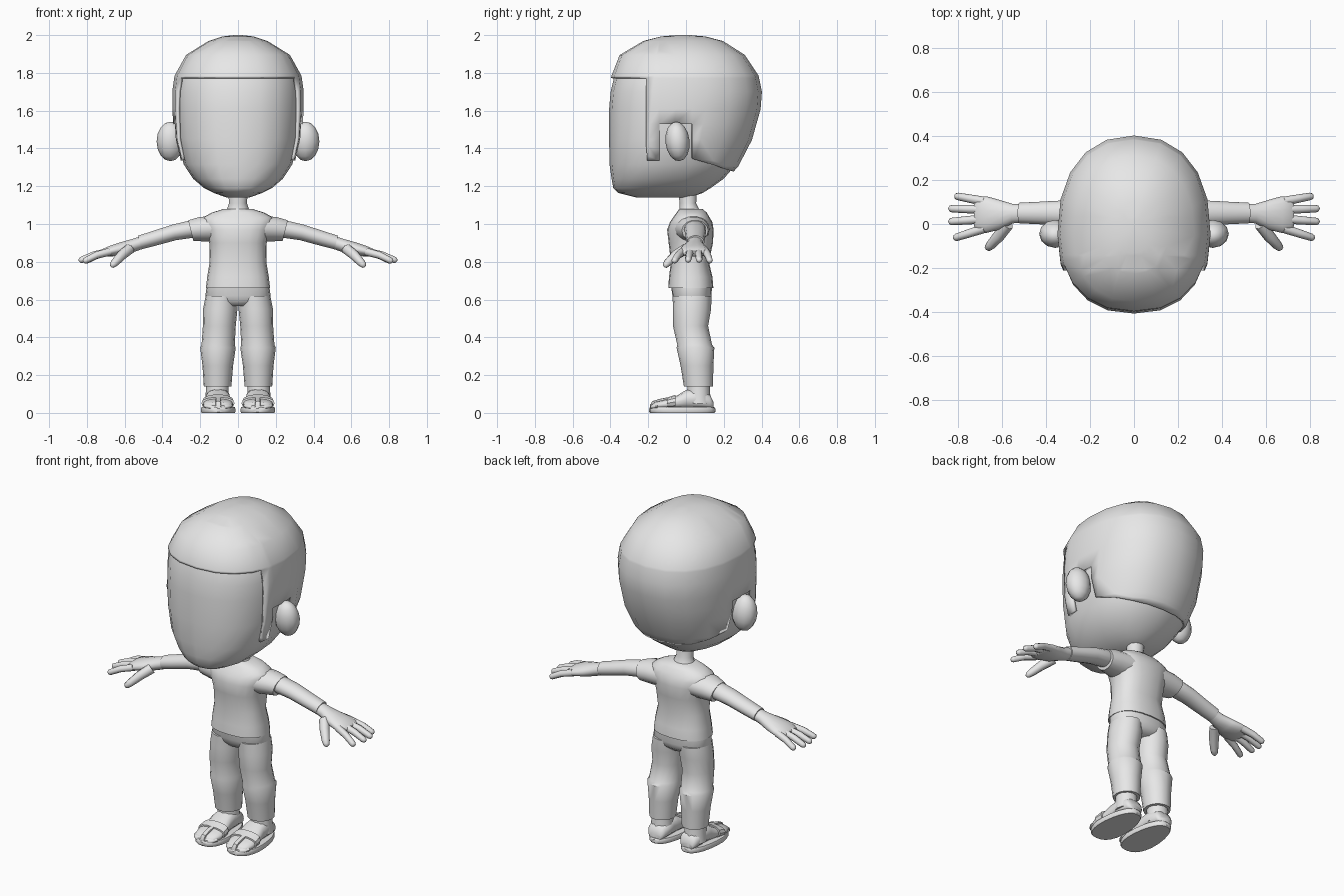
import bpy, bmesh, math
from mathutils import Vector, Matrix

if "Cube" in bpy.data.objects:
    bpy.data.objects.remove(bpy.data.objects["Cube"])

grey = bpy.data.materials.new("plain_grey")
grey.diffuse_color = (0.8, 0.8, 0.8, 1)
grey.use_nodes = True
grey.node_tree.nodes["Principled BSDF"].inputs["Base Color"].default_value = grey.diffuse_color


def finish(name, bm, mirror=False, angle=40):
    """Turn a bmesh into a shaded object, mirrored over x when paired."""
    me = bpy.data.meshes.new(name)
    bm.to_mesh(me)
    bm.free()
    me.materials.append(grey)
    ob = bpy.data.objects.new(name, me)
    bpy.context.collection.objects.link(ob)
    bpy.ops.object.select_all(action='DESELECT')
    ob.select_set(True)
    bpy.context.view_layer.objects.active = ob
    bpy.ops.object.shade_smooth_by_angle(angle=math.radians(angle))
    if mirror:
        ob.modifiers.new("mirror", 'MIRROR').use_mirror_merge = False
    return ob


def oval(c, u, v, seg, n=2.0, back=None):
    """Superellipse ring; 'back' is an optional second radius along v."""
    c, u, v = Vector(c), Vector(u), Vector(v)
    pts = []
    for i in range(seg):
        a = 2 * math.pi * i / seg
        ca, sa = math.cos(a), math.sin(a)
        p = math.copysign(abs(ca) ** (2 / n), ca)
        q = math.copysign(abs(sa) ** (2 / n), sa)
        w = back if (back is not None and sa < 0) else v
        pts.append(c + u * p + Vector(w) * q)
    return pts


def loft(rings):
    """Skin a list of equal point rings and close both ends."""
    bm = bmesh.new()
    vs = [[bm.verts.new(p) for p in r] for r in rings]
    k = len(vs[0])
    for a, b in zip(vs, vs[1:]):
        for i in range(k):
            j = (i + 1) % k
            bm.faces.new((a[i], a[j], b[j], b[i]))
    bm.faces.new(vs[0])
    bm.faces.new(vs[-1])
    bmesh.ops.recalc_face_normals(bm, faces=bm.faces)
    return bm


def z_rings(rows, seg, n=2.0, mid=0.5):
    """Rows of z, half width, front y, back y."""
    out = []
    for z, w, f, b in rows:
        cy = f * (1 - mid) + b * mid
        out.append(oval((0, cy, z), (w, 0, 0), (0, b - cy, 0), seg, n, (0, cy - f, 0)))
    return out


def x_rings(rows, seg, n=2.0):
    """Rows of x, y, z, y radius, z radius."""
    return [oval((x, y, z), (0, ry, 0), (0.25 * rz, 0, rz), seg, n) for x, y, z, ry, rz in rows]


def tube(points, radii, seg=8):
    """Tapered round rod along a path."""
    pts = [Vector(p) for p in points]
    d = (pts[-1] - pts[0]).normalized()
    u = d.cross(Vector((0, 0, 1))).normalized()
    v = d.cross(u)
    return loft([oval(p, u * r, v * r, seg) for p, r in zip(pts, radii)])


# Head
HEAD = [(1.140, .06, -.26, .02), (1.165, .13, -.36, .09), (1.19, .18, -.385, .13),
        (1.24, .238, -.394, .20), (1.315, .287, -.405, .265), (1.45, .322, -.407, .335),
        (1.61, .333, -.407, .38), (1.70, .333, -.399, .387), (1.78, .322, -.38, .37),
        (1.885, .264, -.34, .30), (1.955, .15, -.22, .19), (1.978, .08, -.13, .10),
        (1.985, .02, -.05, .02)]
finish("head", loft(z_rings(HEAD, 20, 2.3, .45)))

# Hair shell: head surface trimmed around face, ears and nape
hair = loft(z_rings(HEAD, 20, 2.3, .45))
nape = Vector((0, .295, 1)).normalized()
for co, no in [((0, 0, 1.77), (0, 0, 1)), ((0, -.205, 0), (0, 1, 0)),
               ((0, -.14, 0), (0, 1, 0)), ((0, .03, 0), (0, 1, 0)),
               ((0, 0, 1.53), (0, 0, 1)), ((0, 0, 1.34), (0, 0, 1)),
               ((0, .03, 1.35), nape)]:
    bmesh.ops.bisect_plane(hair, geom=hair.verts[:] + hair.edges[:] + hair.faces[:],
                           plane_co=co, plane_no=no)


def bare(f):
    _, y, z = f.calc_center_median()
    if y < -.205:
        return z < 1.77
    if y < -.14:
        return z < 1.34
    if y < .03:
        return z < 1.53
    return z < 1.35 - .295 * (y - .03)


bmesh.ops.delete(hair, geom=[f for f in hair.faces if bare(f)], context='FACES')
shell = finish("hair", hair)
sol = shell.modifiers.new("thickness", 'SOLIDIFY')
sol.thickness, sol.offset = .015, 1

# Ears
ear = bmesh.new()
bmesh.ops.create_uvsphere(ear, u_segments=12, v_segments=8, radius=1,
                          matrix=Matrix.Translation((.358, -.045, 1.437))
                          @ Matrix.Rotation(math.radians(6), 4, 'X')
                          @ Matrix.Diagonal((.073, .064, .105, 1)))
finish("ear", ear, True)

# Neck
finish("neck", loft(z_rings([(1.03, .08, -.05, .09), (1.08, .058, -.035, .07),
                             (1.11, .047, -.035, .055), (1.20, .055, -.045, .06)], 14)))

# Shirt body
finish("shirt", loft(z_rings([
    (.66, .170, -.094, .145), (.72, .163, -.09, .14), (.80, .15, -.08, .121),
    (.90, .152, -.092, .143), (.97, .172, -.10, .146), (1.01, .19, -.085, .14),
    (1.035, .185, -.068, .125), (1.06, .14, -.05, .11), (1.08, .075, -.035, .088)],
    20, 2.4)), angle=50)

# Sleeves, arms and palms
finish("sleeve", loft(x_rings([(.10, .03, .975, .10, .072), (.19, .04, .972, .085, .066),
                               (.25, .048, .965, .07, .056)], 14)), True)
finish("arm", loft(x_rings([(.15, .035, .978, .05, .045), (.25, .048, .972, .058, .046),
                            (.34, .05, .955, .056, .042), (.45, .05, .922, .05, .039),
                            (.52, .05, .902, .047, .037)], 14)), True)
finish("palm", loft(x_rings([(.48, .05, .912, .04, .032), (.55, .047, .888, .044, .034),
                             (.61, .042, .870, .067, .035), (.67, .043, .857, .083, .029),
                             (.71, .043, .848, .078, .021), (.725, .043, .845, .06, .012)],
                            14)), True, 60)

# Fingers: root y, tip x, tip y, tip z
for name, ry, tx, ty, tz in [("index_finger", -.02, .82, -.065, .802),
                             ("middle_finger", .023, .843, .010, .806),
                             ("ring_finger", .066, .843, .070, .806),
                             ("little_finger", .103, .815, .128, .802)]:
    a, b = Vector((.68, ry, .853)), Vector((tx, ty, tz))
    bend = Vector((0, 0, .007))
    path = [a, a.lerp(b, .5) + bend, a.lerp(b, .9), a.lerp(b, .97), b]
    finish(name, tube(path, [.021, .019, .017, .013, .005]), True, 60)
finish("thumb", tube([(.575, .0, .868), (.615, -.055, .835), (.65, -.095, .797),
                      (.665, -.11, .782), (.67, -.115, .775)],
                     [.03, .027, .022, .017, .006]), True, 60)

# Trousers: hips and legs with a fold below the knee
finish("trouser_hips", loft(z_rings([(.565, .10, -.04, .10), (.59, .155, -.062, .128),
                                     (.62, .173, -.072, .135), (.68, .164, -.08, .138)],
                                    20, 2.4)), angle=60)
LEG = [(.14, .108, .066, .073, .077), (.25, .107, .058, .081, .087),
       (.345, .106, .05, .094, .10), (.36, .105, .046, .088, .092),
       (.46, .099, .024, .087, .093), (.55, .094, .032, .091, .101),
       (.62, .087, .032, .084, .103)]
finish("trouser_leg", loft([oval((x, y, z), (rx, 0, 0), (0, ry, 0), 16)
                            for z, x, y, rx, ry in LEG]), True)

# Ankles and feet
finish("ankle", loft([oval((.11, y, z), (r, 0, 0), (0, r, 0), 12)
                      for z, y, r in [(.05, .07, .066), (.10, .067, .061), (.18, .066, .058)]]), True)


def y_rings(rows, seg=14, grow=0, low=.02):
    """Rows of y, half width, top z, resting on the sole."""
    return [oval((.106, y, (t + grow + low) / 2), (w + grow, 0, 0),
                 (0, 0, (t + grow - low) / 2), seg, 2.5) for y, w, t in rows]


finish("foot", loft(y_rings([(.145, .04, .06), (.125, .057, .10), (.05, .064, .13),
                             (0, .065, .122), (-.06, .074, .085), (-.12, .081, .068),
                             (-.165, .066, .058), (-.18, .04, .045)])), True, 60)

# Sandal sole, straps and toe strip
sole = [oval((.105, -.02, z), (.093 * s, 0, 0), (0, .175 * s, 0), 24, 2.5)
        for z, s in [(0, .97), (.006, 1), (.024, 1), (.03, .97)]]
for ring in sole:
    for p in ring:
        p.x = .105 + (p.x - .105) * (1 - .22 * max(0, min(1, (p.y + .05) / .2)))
finish("sandal_sole", loft(sole), True)
finish("sandal_strap", loft(y_rings([(-.055, .075, .089), (-.10, .08, .074)], grow=.008)), True)
finish("toe_strip", loft([oval((.105, y, z), (.014, 0, 0), (0, 0, .012), 8, 4)
                          for y, z in [(-.09, .072), (-.14, .062), (-.178, .05), (-.19, .03)]]), True)
finish("sandal_rim", loft(y_rings([(-.15, .076, .05), (-.178, .058, .042), (-.187, .04, .036)],
                                  grow=.004)), True)
